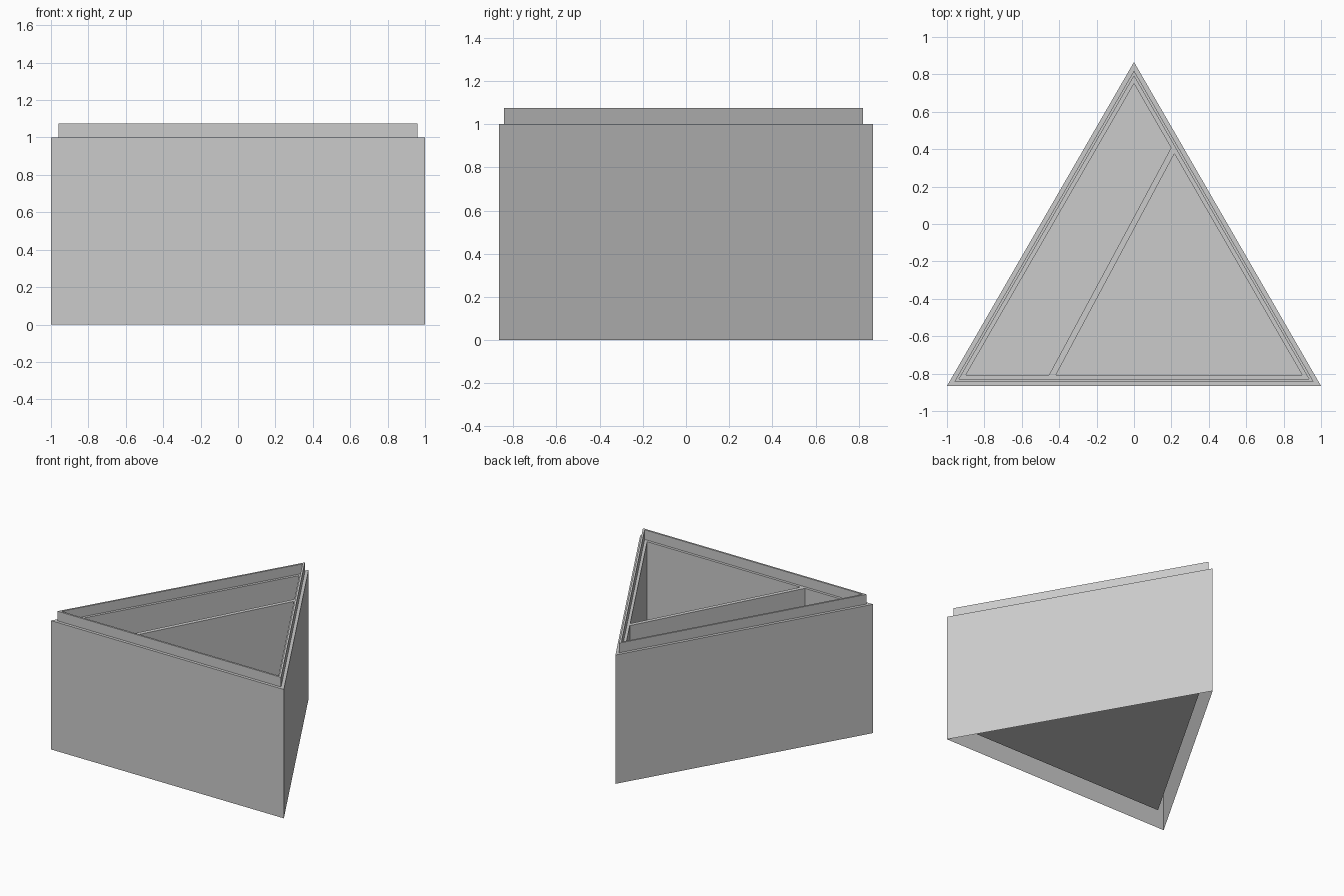
import bpy
import bmesh
import math

cube = bpy.data.objects.get("Cube")
if cube:
    bpy.data.objects.remove(cube, do_unlink=True)

# One plain grey for everything
grey = bpy.data.materials.new("plain_grey")
grey.use_nodes = True
colour = (0.6, 0.6, 0.6, 1)
grey.diffuse_color = colour
grey.node_tree.nodes["Principled BSDF"].inputs["Base Color"].default_value = colour

ROOT3 = math.sqrt(3)
RIM_Z, LIP_Z, FLOOR_Z = 1.0, 1.075, 0.1
POCKET = 0.058  # inset of the pocket walls


def triangle(inset, z):
    """Equilateral triangle with every side moved inwards by inset."""
    x = 1 - inset * ROOT3
    low = -ROOT3 / 2 + inset
    return [(-x, low, z), (x, low, z), (0, ROOT3 / 2 - 2 * inset, z)]


def loft(name, loops):
    """Join counter-clockwise loops with quads and cap the last one."""
    bm = bmesh.new()
    rings = [[bm.verts.new(p) for p in loop] for loop in loops]
    n = len(rings[0])
    for a, b in zip(rings, rings[1:]):
        for i in range(n):
            j = (i + 1) % n
            bm.faces.new((a[i], a[j], b[j], b[i]))
    bm.faces.new(rings[-1])
    mesh = bpy.data.meshes.new(name)
    bm.to_mesh(mesh)
    bm.free()
    mesh.materials.append(grey)
    obj = bpy.data.objects.new(name, mesh)
    bpy.context.collection.objects.link(obj)
    return obj


# Box: outer wall, shoulder, raised lip, inner ledge, pocket wall and floor
profile = [(0, 0), (0, RIM_Z), (0.023, RIM_Z), (0.023, LIP_Z),
           (0.0375, LIP_Z), (0.0375, RIM_Z), (POCKET, RIM_Z), (POCKET, FLOOR_Z)]
loft("triangular_box", [triangle(d, z) for d, z in profile])

# Divider: slanted wall from the front pocket wall to the left one
front_y = -ROOT3 / 2 + POCKET
apex_y = ROOT3 / 2 - 2 * POCKET


def on_left_wall(x):
    return (x, apex_y - ROOT3 * x)


outline = [(-0.455, front_y), (-0.418, front_y), on_left_wall(0.216), on_left_wall(0.198)]
loft("divider", [[(x, y, z) for x, y in outline] for z in (FLOOR_Z, RIM_Z)])
